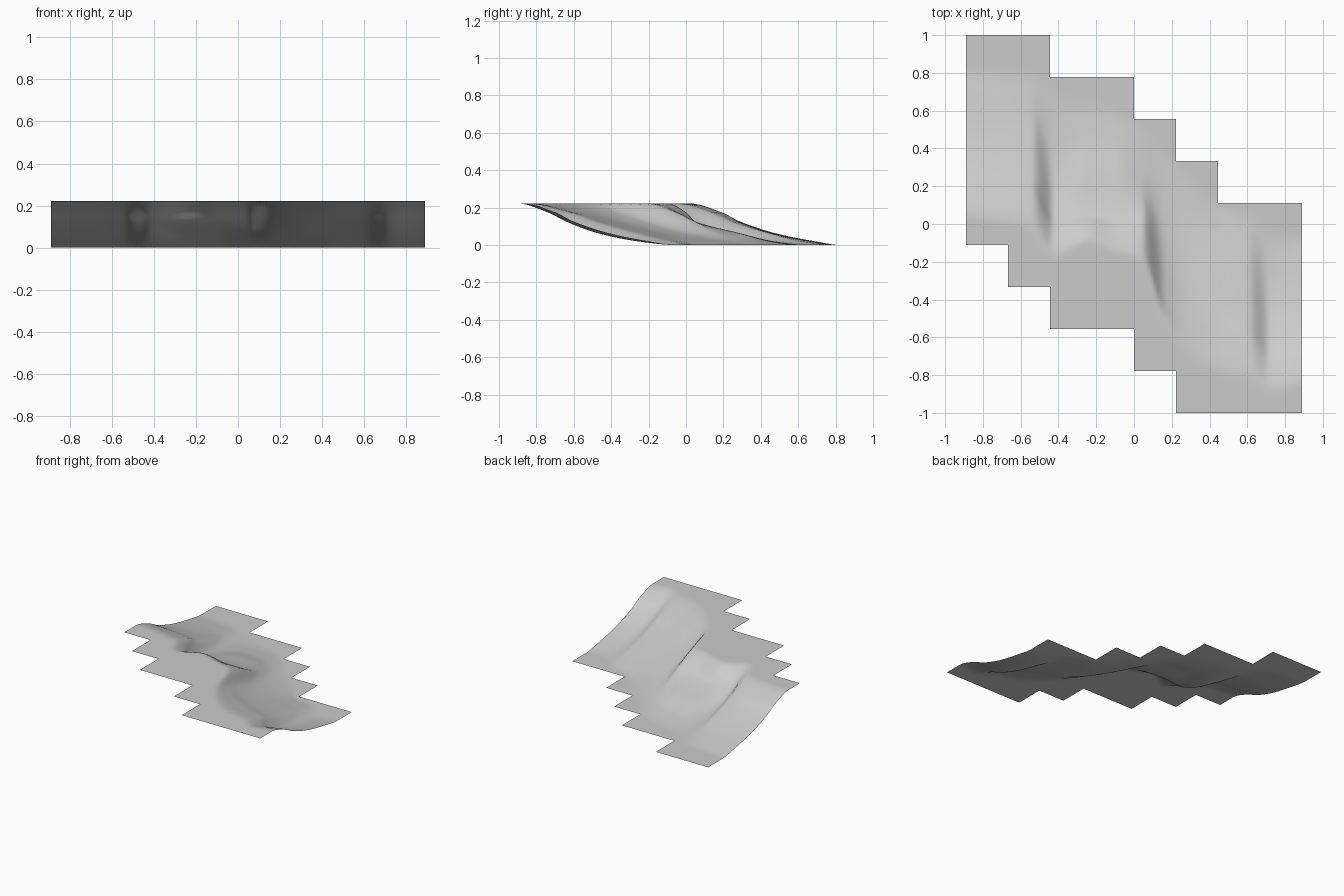
import bpy
import bmesh

old = bpy.data.objects.get("Cube")
if old:
    bpy.data.objects.remove(old, do_unlink=True)

CELL = 2 / 9      # one square of the stepped outline
DIV = 14          # mesh quads along one square

# Outline: first and last column of squares in each row, front to back
ROWS = [(5, 8), (4, 8), (2, 8), (1, 8), (0, 8), (0, 6), (0, 5), (0, 4), (0, 2)]

# Contours: where each height is crossed, at stations from left to right
HEIGHTS = [CELL, 0.175, 0.125, 0.06, 0.02, 0]
STATIONS = [-0.89, -0.7, -0.54, -0.42, -0.25, -0.1, 0.04, 0.16, 0.3, 0.45, 0.61, 0.72, 0.89]
CROSSINGS = [
    (0.02, 0.19, 0.29, 0.49, 0.69, 0.83),
    (0.00, 0.17, 0.28, 0.48, 0.67, 0.82),
    (-0.04, 0.14, 0.25, 0.46, 0.62, 0.80),
    (-0.18, -0.04, 0.04, 0.20, 0.42, 0.70),
    (-0.10, 0.00, 0.05, 0.30, 0.47, 0.66),
    (-0.15, -0.04, 0.05, 0.30, 0.45, 0.62),
    (-0.20, -0.05, 0.05, 0.20, 0.35, 0.53),
    (-0.52, -0.36, -0.22, 0.00, 0.20, 0.38),
    (-0.70, -0.50, -0.36, -0.12, 0.08, 0.27),
    (-0.80, -0.58, -0.42, -0.18, -0.02, 0.10),
    (-0.84, -0.62, -0.48, -0.25, -0.08, 0.06),
    (-0.90, -0.74, -0.64, -0.46, -0.26, -0.05),
    (-0.87, -0.70, -0.60, -0.40, -0.20, -0.06),
]


def smooth_curve(xs, ys, t):
    """Smooth interpolation that never overshoots its points."""
    if t <= xs[0]:
        return ys[0]
    if t >= xs[-1]:
        return ys[-1]
    slopes = [(b - a) / (q - p) for p, q, a, b in zip(xs, xs[1:], ys, ys[1:])]

    def tangent(i):
        if i == 0 or i == len(slopes):
            return 0
        a, b = slopes[i - 1], slopes[i]
        return 2 * a * b / (a + b) if a * b > 0 else 0

    i = max(k for k in range(len(slopes)) if xs[k] <= t)
    h = xs[i + 1] - xs[i]
    s = (t - xs[i]) / h
    ease = s * s * (3 - 2 * s)
    return (ys[i] + (ys[i + 1] - ys[i]) * ease
            + h * s * (1 - s) * ((1 - s) * tangent(i) - s * tangent(i + 1)))


# Sheet of ground: quads inside the outline, lifted to the contours
bm = bmesh.new()
verts = {}
columns = {}


def vert(i, j):
    if (i, j) not in verts:
        x, y = i * CELL / DIV - 4 * CELL, j * CELL / DIV - 1
        if i not in columns:
            columns[i] = [smooth_curve(STATIONS, level, x) for level in zip(*CROSSINGS)]
        verts[i, j] = bm.verts.new((x, y, smooth_curve(columns[i], HEIGHTS, y)))
    return verts[i, j]


for row, (first, last) in enumerate(ROWS):
    for j in range(row * DIV, (row + 1) * DIV):
        for i in range(first * DIV, last * DIV):
            face = bm.faces.new((vert(i, j), vert(i + 1, j), vert(i + 1, j + 1), vert(i, j + 1)))
            face.smooth = True

mesh = bpy.data.meshes.new("terrain_slope")
bm.to_mesh(mesh)
bm.free()
terrain = bpy.data.objects.new("terrain_slope", mesh)
bpy.context.collection.objects.link(terrain)

# Pale grey ground
grey = bpy.data.materials.new("pale_grey")
grey.use_nodes = True
colour = (0.6, 0.6, 0.6, 1)
grey.diffuse_color = colour
grey.node_tree.nodes["Principled BSDF"].inputs["Base Color"].default_value = colour
mesh.materials.append(grey)
